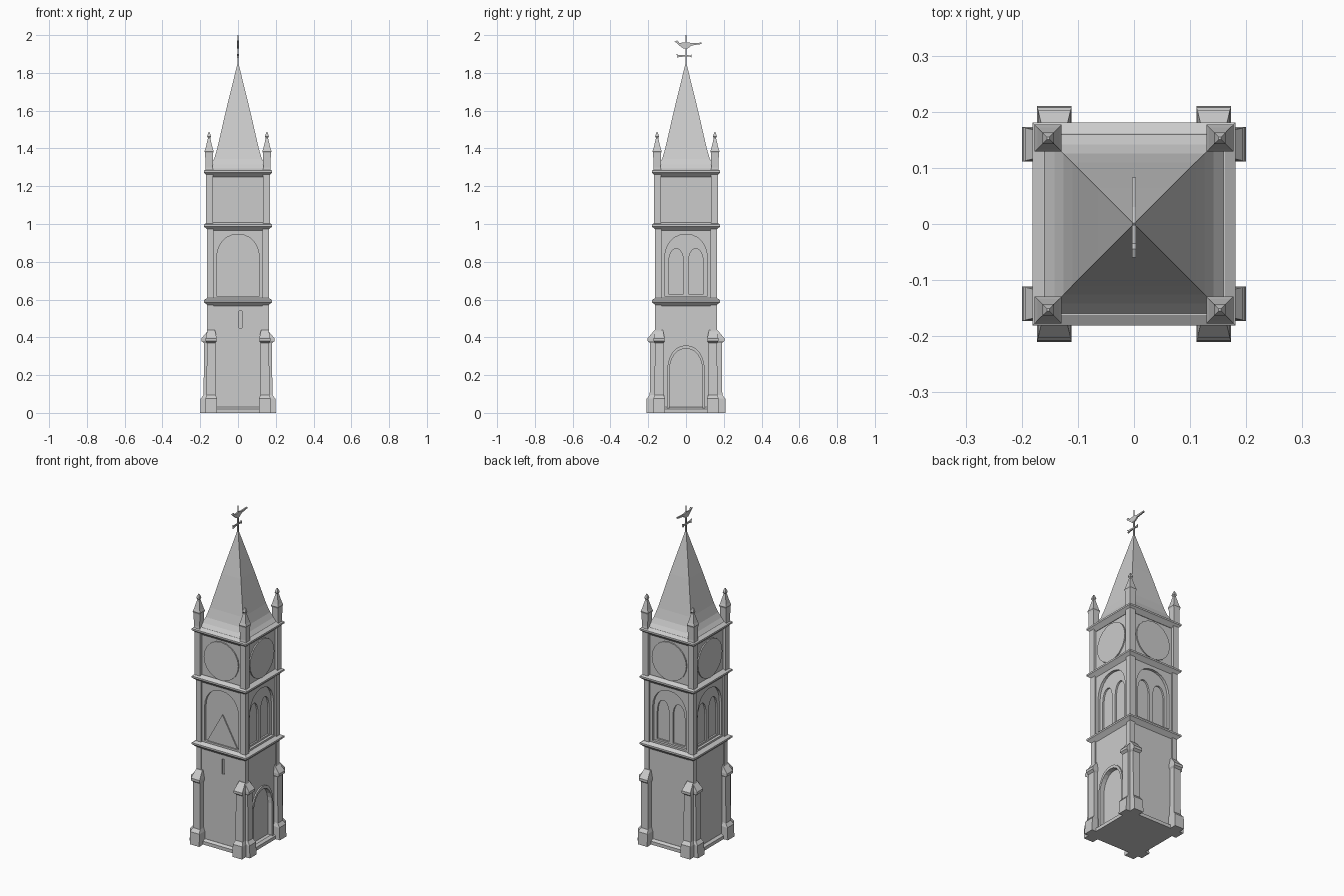
import bpy, bmesh, math
from mathutils import Matrix, Vector

if "Cube" in bpy.data.objects:
    bpy.data.objects.remove(bpy.data.objects["Cube"])

stone = bpy.data.materials.new("grey stone")
stone.diffuse_color = (0.6, 0.6, 0.6, 1)
stone.use_nodes = True
stone.node_tree.nodes["Principled BSDF"].inputs["Base Color"].default_value = stone.diffuse_color


def finish(name, bm, turn=0.0):
    """Turn the mesh about the tower axis and add it to the scene."""
    bmesh.ops.transform(bm, matrix=Matrix.Rotation(turn, 4, 'Z'), verts=bm.verts)
    bmesh.ops.recalc_face_normals(bm, faces=bm.faces)
    mesh = bpy.data.meshes.new(name)
    bm.to_mesh(mesh)
    bm.free()
    mesh.materials.append(stone)
    obj = bpy.data.objects.new(name, mesh)
    bpy.context.collection.objects.link(obj)
    return obj


def loft(name, levels, turn=0.0):
    """Stack of rectangles (z, x0, x1, y0, y1) joined into a solid."""
    bm = bmesh.new()
    rings = [[bm.verts.new(p) for p in ((a, c, z), (b, c, z), (b, d, z), (a, d, z))]
             for z, a, b, c, d in levels]
    for lo, hi in zip(rings, rings[1:]):
        for i in range(4):
            j = (i + 1) % 4
            bm.faces.new((lo[i], lo[j], hi[j], hi[i]))
    bm.faces.new(rings[0])
    bm.faces.new(rings[-1])
    return finish(name, bm, turn)


def square(name, levels, x=0.0, y=0.0):
    return loft(name, [(z, x - h, x + h, y - h, y + h) for z, h in levels])


def prism(name, outline, r0, r1, turn=0.0):
    """Outline in (u, z) on the front wall, thick from radius r0 to r1."""
    bm = bmesh.new()
    face = bm.faces.new([bm.verts.new((u, -r0, z)) for u, z in outline])
    out = bmesh.ops.extrude_face_region(bm, geom=[face])
    verts = [v for v in out["geom"] if isinstance(v, bmesh.types.BMVert)]
    bmesh.ops.translate(bm, verts=verts, vec=Vector((0, r0 - r1, 0)))
    return finish(name, bm, turn)


def arch(w, z0, spring, top, u=0.0, n=6):
    """Pointed arch outline of half width w."""
    right = []
    for i in range(n + 1):
        t = i / n
        right.append((w * (1 - t ** 1.8), spring + (top - spring) * math.sin(t * math.pi / 2) ** 0.9))
    left = [(-a, z) for a, z in reversed(right[:-1])]
    return [(u + a, z) for a, z in [(w, z0)] + right + left + [(-w, z0)]]


def cut(obj, cutter):
    mod = obj.modifiers.new("opening", 'BOOLEAN')
    mod.operation, mod.solver, mod.object = 'DIFFERENCE', 'EXACT', cutter
    bpy.context.view_layer.objects.active = obj
    bpy.ops.object.modifier_apply(modifier=mod.name)
    bpy.data.objects.remove(cutter)


QUARTERS = [k * math.pi / 2 for k in range(4)]   # front, right, back, left
CORNERS = [(sx, sy) for sx in (-1, 1) for sy in (-1, 1)]

# Plinth and the three wall stages
square("plinth", [(0, 0.172), (0.02, 0.172), (0.03, 0.158)])
lower = square("lower_wall", [(0.01, 0.157), (0.58, 0.157)])
belfry = square("belfry_wall", [(0.59, 0.157), (0.98, 0.157)])
square("clock_wall", [(0.99, 0.154), (1.27, 0.154)])

# Doorway with a raised surround on the right side
cut(lower, prism("door_cutter", arch(0.088, 0.03, 0.22, 0.34), 0.137, 0.2, QUARTERS[1]))
surround = prism("door_surround", arch(0.1, 0.02, 0.22, 0.358), 0.145, 0.165, QUARTERS[1])
cut(surround, prism("surround_cutter", arch(0.088, 0.0, 0.22, 0.34), 0.1, 0.2, QUARTERS[1]))

# Slit window above the front wall
cut(lower, prism("slit_cutter", [(0.005, 0.45), (0.02, 0.45), (0.02, 0.54), (0.005, 0.54)], 0.148, 0.2))

# Belfry arches, twin lancets on all sides but the front
for k, turn in enumerate(QUARTERS):
    cut(belfry, prism("arch_cutter", arch(0.113, 0.62, 0.82, 0.945), 0.142, 0.2, turn))
    if k:
        for u in (-0.052, 0.052):
            cut(belfry, prism("lancet_cutter", arch(0.04, 0.63, 0.79, 0.87, u), 0.132, 0.2, turn))
    else:
        # sloping gable-shaped panel in the front arch
        prism("front_gable_panel", [(-0.1, 0.62), (0.1, 0.62), (0, 0.8)], 0.14, 0.149, turn)

    # Clock disc
    ring = [(0.115 * math.cos(i * math.pi / 10), 1.125 + 0.115 * math.sin(i * math.pi / 10))
            for i in range(20)]
    prism("clock_face", ring, 0.15, 0.161, turn)

    # Paired corner buttresses with broad feet and sloped caps
    reach = 0.0 if k % 2 == 0 else -0.01
    for s in (-1, 1):
        c = 0.142 * s
        loft("buttress", [(z, c - w, c + w, -(r + reach), -0.13) for z, w, r in (
            (0, 0.031, 0.21), (0.075, 0.031, 0.208), (0.095, 0.024, 0.192),
            (0.37, 0.023, 0.190), (0.38, 0.029, 0.203), (0.395, 0.029, 0.203),
            (0.44, 0.02, 0.165))], turn)

# Corner posts of each stage and the pinnacles
for sx, sy in CORNERS:
    square("lower_post", [(0.02, 0.016), (0.58, 0.016)], 0.147 * sx, 0.147 * sy)
    square("belfry_post", [(0.59, 0.018), (0.98, 0.018)], 0.147 * sx, 0.147 * sy)
    square("clock_post", [(0.99, 0.019), (1.27, 0.019)], 0.151 * sx, 0.151 * sy)
    square("pinnacle", [(1.27, 0.022), (1.30, 0.019), (1.375, 0.021), (1.385, 0.024),
                        (1.40, 0.019), (1.455, 0.006), (1.462, 0.010), (1.472, 0.008),
                        (1.487, 0.002)], 0.153 * sx, 0.153 * sy)

# Moulded cornices
for z in (0.587, 0.987, 1.272):
    square("cornice", [(z - 0.022, 0.157), (z - 0.006, 0.174), (z, 0.181),
                       (z + 0.01, 0.181), (z + 0.022, 0.162)])

# Flared spire
square("spire", [(1.275, 0.172), (1.29, 0.163), (1.315, 0.142), (1.345, 0.126),
                 (1.40, 0.110), (1.60, 0.064), (1.84, 0.005), (1.85, 0.003)])

# Weather vane: pole, bird and pointer lying along the y axis
square("vane_pole", [(1.83, 0.004), (1.95, 0.003), (2.0, 0.002)])


def vane(name, outline, half):
    return prism(name, outline, -half, half, QUARTERS[1])


vane("vane_bird", [(-0.06, 1.965), (-0.045, 1.972), (-0.035, 1.958), (0.0, 1.963), (0.03, 1.958),
                   (0.083, 1.96), (0.083, 1.953), (0.03, 1.945), (0.01, 1.93), (-0.015, 1.93),
                   (-0.035, 1.945), (-0.05, 1.96)], 0.004)
vane("vane_pointer", [(-0.055, 1.90), (-0.04, 1.895), (0.025, 1.893), (0.03, 1.90), (0.03, 1.88),
                      (0.02, 1.887), (-0.03, 1.885), (-0.05, 1.88), (-0.045, 1.89)], 0.004)
